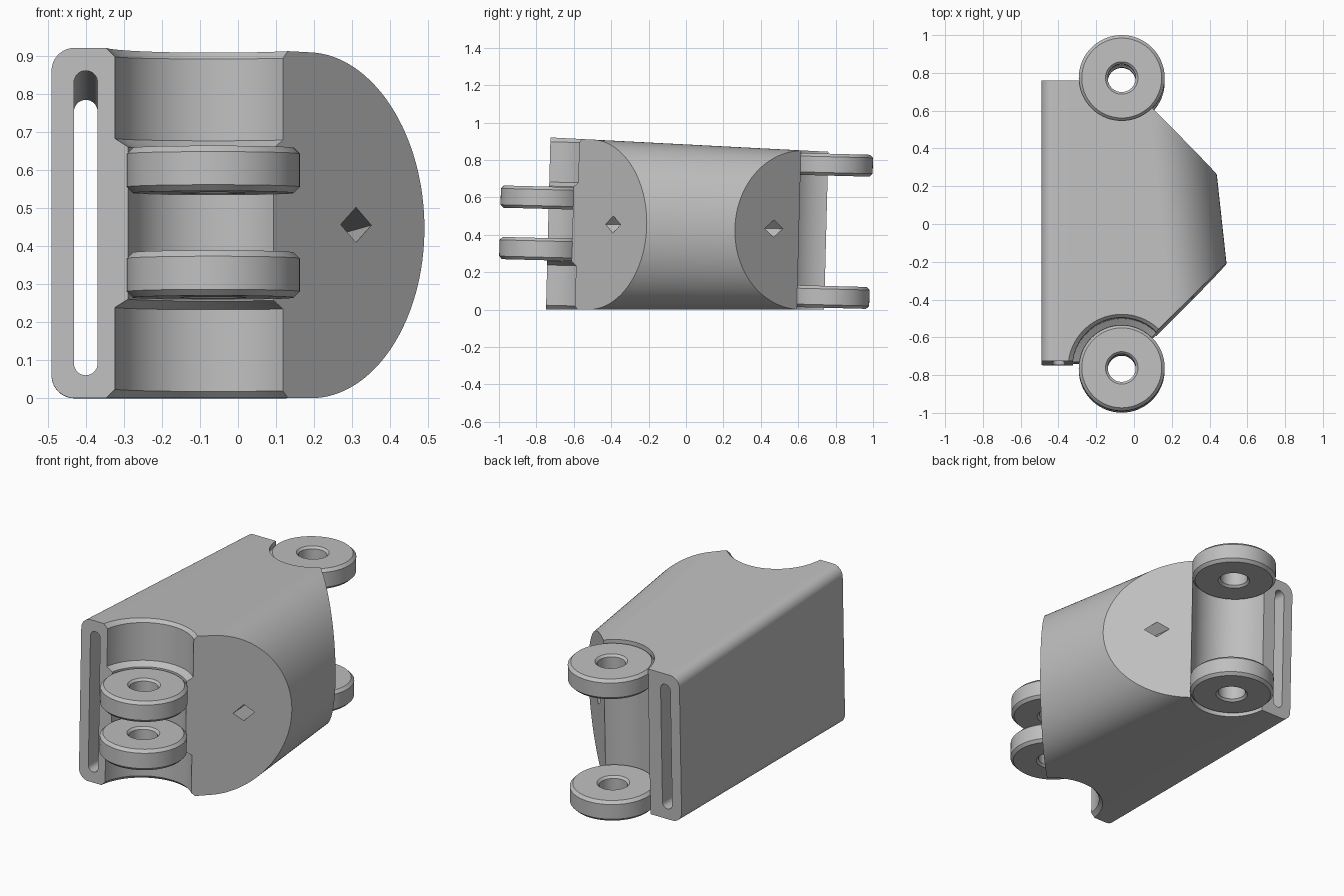
import bpy, bmesh, math
from mathutils import Vector, Matrix

if "Cube" in bpy.data.objects:
    bpy.data.objects.remove(bpy.data.objects["Cube"])

TILT = Matrix.Translation((0, 0, 0.4415)) @ Matrix.Rotation(-0.026, 4, 'X')
PIVOT_X = -0.065
FRONT_Y, REAR_Y = -0.767, 0.7625
R = 0.2275

grey = bpy.data.materials.new("grey plastic")
grey.diffuse_color = (0.52, 0.52, 0.52, 1)
grey.use_nodes = True
grey.node_tree.nodes["Principled BSDF"].inputs["Base Color"].default_value = grey.diffuse_color


def make(name, bm):
    bmesh.ops.recalc_face_normals(bm, faces=bm.faces[:])
    mesh = bpy.data.meshes.new(name)
    bm.to_mesh(mesh)
    bm.free()
    mesh.materials.append(grey)
    ob = bpy.data.objects.new(name, mesh)
    bpy.context.collection.objects.link(ob)
    return ob


def loft(name, sections):
    """Closed solid through rings of equal point count."""
    bm = bmesh.new()
    rings = [[bm.verts.new(p) for p in s] for s in sections]
    n = len(rings[0])
    for a, b in zip(rings, rings[1:]):
        for i in range(n):
            j = (i + 1) % n
            bm.faces.new((a[i], a[j], b[j], b[i]))
    bm.faces.new(rings[0])
    bm.faces.new(rings[-1])
    return make(name, bm)


def revolve(name, profile, centre, ring=False, steps=96):
    """Turn an (r, z) profile about a vertical axis; a ring closes on itself."""
    pts = [[(centre[0] + r * math.cos(2 * math.pi * i / steps),
             centre[1] + r * math.sin(2 * math.pi * i / steps), z)
            for i in range(steps)] for r, z in profile]
    if not ring:
        return loft(name, pts)
    bm = bmesh.new()
    rows = [[bm.verts.new(p) for p in row] for row in pts]
    for a, b in zip(rows, rows[1:] + rows[:1]):
        for i in range(steps):
            j = (i + 1) % steps
            bm.faces.new((a[i], a[j], b[j], b[i]))
    return make(name, bm)


def arc(cx, cz, rx, rz, a0, a1, n):
    return [(cx + rx * math.cos(math.radians(a0 + (a1 - a0) * i / n)),
             cz + rz * math.sin(math.radians(a0 + (a1 - a0) * i / n)))
            for i in range(n + 1)]


def half_height(y):
    return 0.4415 - 0.0255 * y


# body: D-shaped section tapering towards the rear
def body_section(y):
    h, nose = half_height(y), 0.467 - 0.109 * y
    cx, c = nose - 0.33, 0.06
    pts = arc(cx, 0, 0.33, h, -90, 90, 64)
    pts += arc(-0.49 + c, h - c, c, c, 90, 180, 10)
    pts += arc(-0.49 + c, -h + c, c, c, 180, 270, 10)
    return [(x, y, z) for x, z in pts]


body = loft("finger_segment_body", [body_section(-0.737), body_section(0.75)])

# slanted end faces at 45 degrees
bm = bmesh.new()
bm.from_mesh(body.data)
for side in (-1, 1):
    bmesh.ops.bisect_plane(bm, geom=bm.verts[:] + bm.edges[:] + bm.faces[:],
                           plane_co=Vector((0.70, 0, 0)),
                           plane_no=Vector((1, side, 0)), clear_outer=True)
    bmesh.ops.holes_fill(bm, edges=[e for e in bm.edges if e.is_boundary])
bmesh.ops.recalc_face_normals(bm, faces=bm.faces[:])
bm.to_mesh(body.data)
bm.free()


# strap slot running the whole length
def slot_section(y):
    r = 0.031
    h = half_height(y) - 0.06 - r
    return [(x, y, z) for x, z in
            arc(-0.4, h, r, r, 0, 180, 16) + arc(-0.4, -h, r, r, 180, 360, 16)]


slot = loft("slot_cutter", [slot_section(-0.9), slot_section(0.9)])


# diamond cord channel between the slanted faces
def diamond(y):
    x = 0.31 - 0.0925 * (y + 0.39)
    return [(x + 0.044 * a, y, 0.004 + 0.046 * b)
            for a, b in ((1, 0), (0, 1), (-1, 0), (0, -1))]


channel = loft("channel_cutter", [diamond(-0.7), diamond(0.7)])

# front knuckle clearance, wider above and below the lugs
rise = [(R - 0.002, 0.2), (0.26, 0.222), (0.26, 0.437), (0.30, 0.477), (0.30, 0.6)]
front_notch = revolve("front_notch_cutter",
                      [(r, -z) for r, z in reversed(rise)] + rise,
                      (PIVOT_X, FRONT_Y))
# rear knuckle clearance
rear_notch = revolve("rear_notch_cutter", [(R - 0.002, -0.6), (R - 0.002, 0.6)],
                     (PIVOT_X, REAR_Y))

for cutter in (slot, channel, front_notch, rear_notch):
    mod = body.modifiers.new(cutter.name, 'BOOLEAN')
    mod.operation, mod.solver, mod.object = 'DIFFERENCE', 'EXACT', cutter
    bpy.context.view_layer.objects.active = body
    bpy.ops.object.modifier_apply(modifier=mod.name)
    bpy.data.objects.remove(cutter)


# hinge lugs: chamfered discs with a pin hole
def lug(name, y, z0, z1):
    c, hole, k = 0.016, 0.074, 0.012
    profile = [(hole, z0 + k), (hole + k, z0), (R - c, z0), (R, z0 + c),
               (R, z1 - c), (R - c, z1), (hole + k, z1), (hole, z1 - k)]
    return revolve(name, profile, (PIVOT_X, y), ring=True)


parts = [body,
         lug("front_lug_upper", FRONT_Y, 0.078, 0.197),
         lug("front_lug_lower", FRONT_Y, -0.197, -0.078),
         lug("rear_lug_upper", REAR_Y, 0.295, 0.412),
         lug("rear_lug_lower", REAR_Y, -0.412, -0.295)]

# settle the tilt, then shade smooth with sharp edges kept
bpy.ops.object.select_all(action='DESELECT')
for ob in parts:
    ob.data.transform(TILT)
    ob.select_set(True)
bpy.context.view_layer.objects.active = body
bpy.ops.object.shade_smooth_by_angle(angle=math.radians(25))
